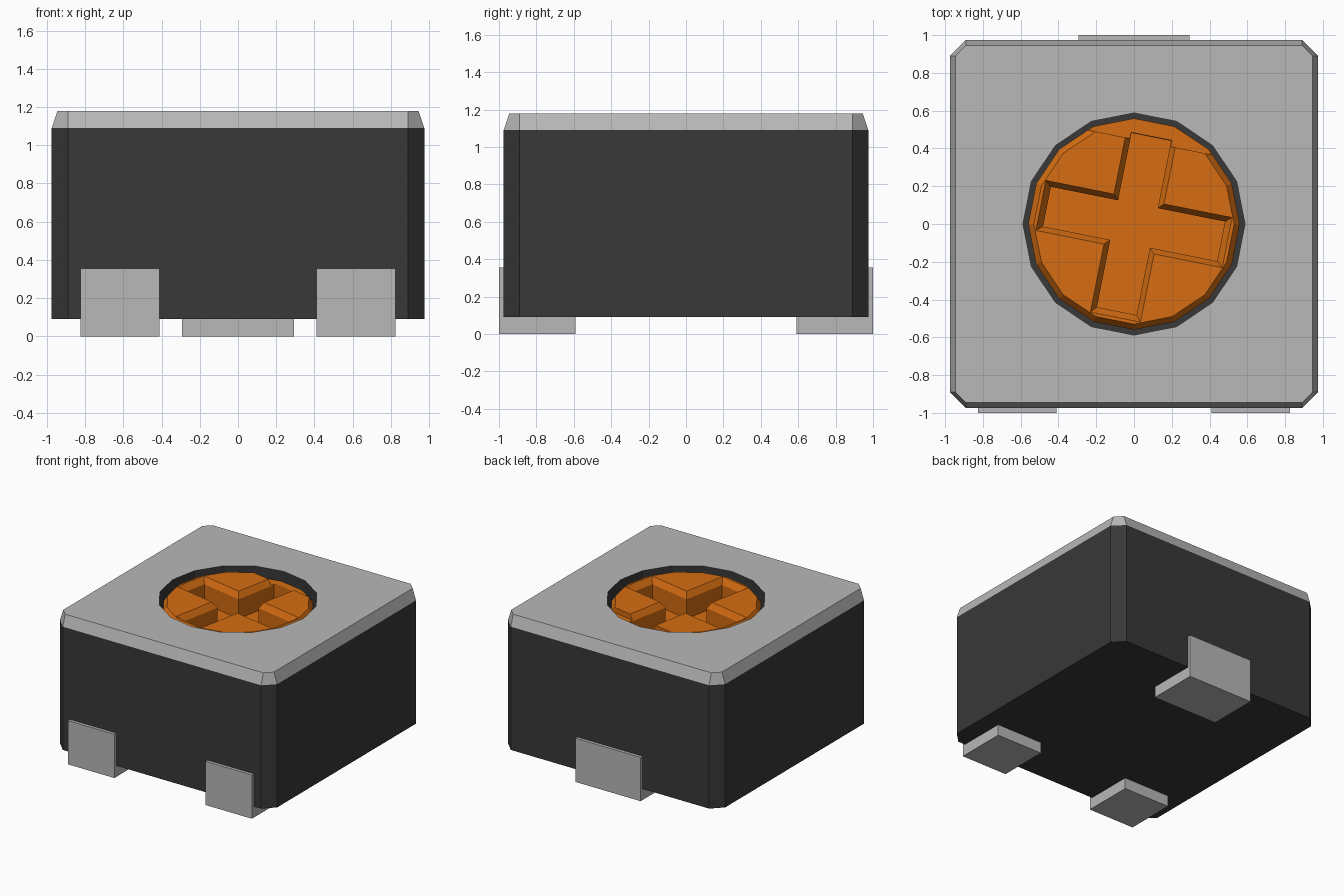
import bpy
import bmesh
from math import cos, sin, pi, radians
from mathutils import Matrix

cube = bpy.data.objects.get("Cube")
if cube:
    bpy.data.objects.remove(cube, do_unlink=True)


def material(name, rgb):
    m = bpy.data.materials.new(name)
    m.use_nodes = True
    m.diffuse_color = (*rgb, 1)
    m.node_tree.nodes["Principled BSDF"].inputs["Base Color"].default_value = (*rgb, 1)
    return m


METAL = material("grey metal", (0.48, 0.48, 0.48))
DARK = material("dark plastic", (0.04, 0.04, 0.04))
ORANGE = material("orange plastic", (0.67, 0.155, 0.006))


def finish(bm, name, *mats):
    bmesh.ops.recalc_face_normals(bm, faces=bm.faces)
    mesh = bpy.data.meshes.new(name)
    bm.to_mesh(mesh)
    bm.free()
    for m in mats:
        mesh.materials.append(m)
    ob = bpy.data.objects.new(name, mesh)
    bpy.context.collection.objects.link(ob)
    return ob


def ring(bm, points, z):
    return [bm.verts.new((x, y, z)) for x, y in points]


def bridge(bm, a, b, mat=0):
    for i in range(len(a)):
        j = (i + 1) % len(a)
        bm.faces.new((a[i], a[j], b[j], b[i])).material_index = mat


def loft(bm, layers):
    """Closed solid through a stack of (outline, z) layers."""
    rings = [ring(bm, pts, z) for pts, z in layers]
    for a, b in zip(rings, rings[1:]):
        bridge(bm, a, b)
    bm.faces.new(rings[0])
    bm.faces.new(rings[-1])


def circle(r, n=16):
    return [(r * cos(2 * pi * i / n), r * sin(2 * pi * i / n)) for i in range(n)]


def octagon(h, c=0.89):
    pts = []
    for q in range(4):
        k, s = round(cos(q * pi / 2)), round(sin(q * pi / 2))
        pts += [(k * x - s * y, s * x + k * y) for x, y in ((h, c), (c, h))]
    return pts


def cross(w, e):
    pts = []
    for q in range(4):
        k, s = round(cos(q * pi / 2)), round(sin(q * pi / 2))
        pts += [(k * x - s * y, s * x + k * y) for x, y in ((e, -w), (e, w), (w, w))]
    return pts


# Housing: dark walls, grey bevelled lid, round dark well
bm = bmesh.new()
base = ring(bm, octagon(0.975), 0.09)
shoulder = ring(bm, octagon(0.975), 1.09)
lid = ring(bm, octagon(0.945), 1.18)
rim = ring(bm, circle(0.588), 1.18)
floor = ring(bm, circle(0.588), 0.85)
bm.faces.new(base)
bridge(bm, base, shoulder)
bridge(bm, shoulder, lid, 1)
bridge(bm, rim, floor)
bm.faces.new(floor)
edges = []
for loop in (lid, rim):
    edges += [bm.edges.get((loop[i - 1], loop[i])) for i in range(len(loop))]
fill = bmesh.ops.triangle_fill(bm, edges=edges, use_beauty=True, normal=(0, 0, 1))
for f in fill["geom"]:
    if isinstance(f, bmesh.types.BMFace):
        f.material_index = 1
finish(bm, "housing", DARK, METAL)

# Rotor: chamfered disc with a cross slot and a flat ledge on one side
TOP, EDGE, TURN = 1.155, 1.11, Matrix.Rotation(radians(-11.25), 4, "Z")
bm = bmesh.new()
loft(bm, [(circle(0.56), 0.85), (circle(0.56), EDGE), (circle(0.53), TOP)])
rotor = finish(bm, "rotor", ORANGE)

bm = bmesh.new()
loft(bm, [(cross(0.107, 0.47), 0.95), (cross(0.107, 0.47), EDGE - 0.003),
          (cross(0.135, 0.503), TOP), (cross(0.16, 0.53), TOP + 0.04)])
bm.transform(TURN)
slot_cutter = finish(bm, "slot_cutter", ORANGE)

bm = bmesh.new()
loft(bm, [([(-0.8, 0.44), (0.8, 0.44), (0.8, 0.9), (-0.8, 0.9)], z)
          for z in (EDGE + 0.002, 1.3)])
bm.transform(TURN)
ledge_cutter = finish(bm, "ledge_cutter", ORANGE)

for cutter in (slot_cutter, ledge_cutter):
    mod = rotor.modifiers.new(cutter.name, "BOOLEAN")
    mod.operation, mod.solver, mod.object = "DIFFERENCE", "EXACT", cutter
    cutter.hide_render = True
bpy.context.view_layer.update()
cut = rotor.evaluated_get(bpy.context.evaluated_depsgraph_get())
mesh = bpy.data.meshes.new_from_object(cut)
rotor.modifiers.clear()
rotor.data = mesh
for cutter in (slot_cutter, ledge_cutter):
    bpy.data.objects.remove(cutter, do_unlink=True)


# Terminals: L-shaped profile extruded sideways; side is -1 front, 1 back
def terminal(name, x0, x1, side):
    profile = [(0.59, 0), (1, 0), (1, 0.355), (0.972, 0.355), (0.972, 0.09), (0.59, 0.09)]
    bm = bmesh.new()
    ends = [[bm.verts.new((x, side * y, z)) for y, z in profile] for x in (x0, x1)]
    bridge(bm, *ends)
    for end in ends:
        bm.faces.new(end)
    finish(bm, name, METAL)


terminal("front_right_terminal", -0.825, -0.41, -1)
terminal("front_left_terminal", 0.41, 0.825, -1)
terminal("back_terminal", -0.293, 0.293, 1)
